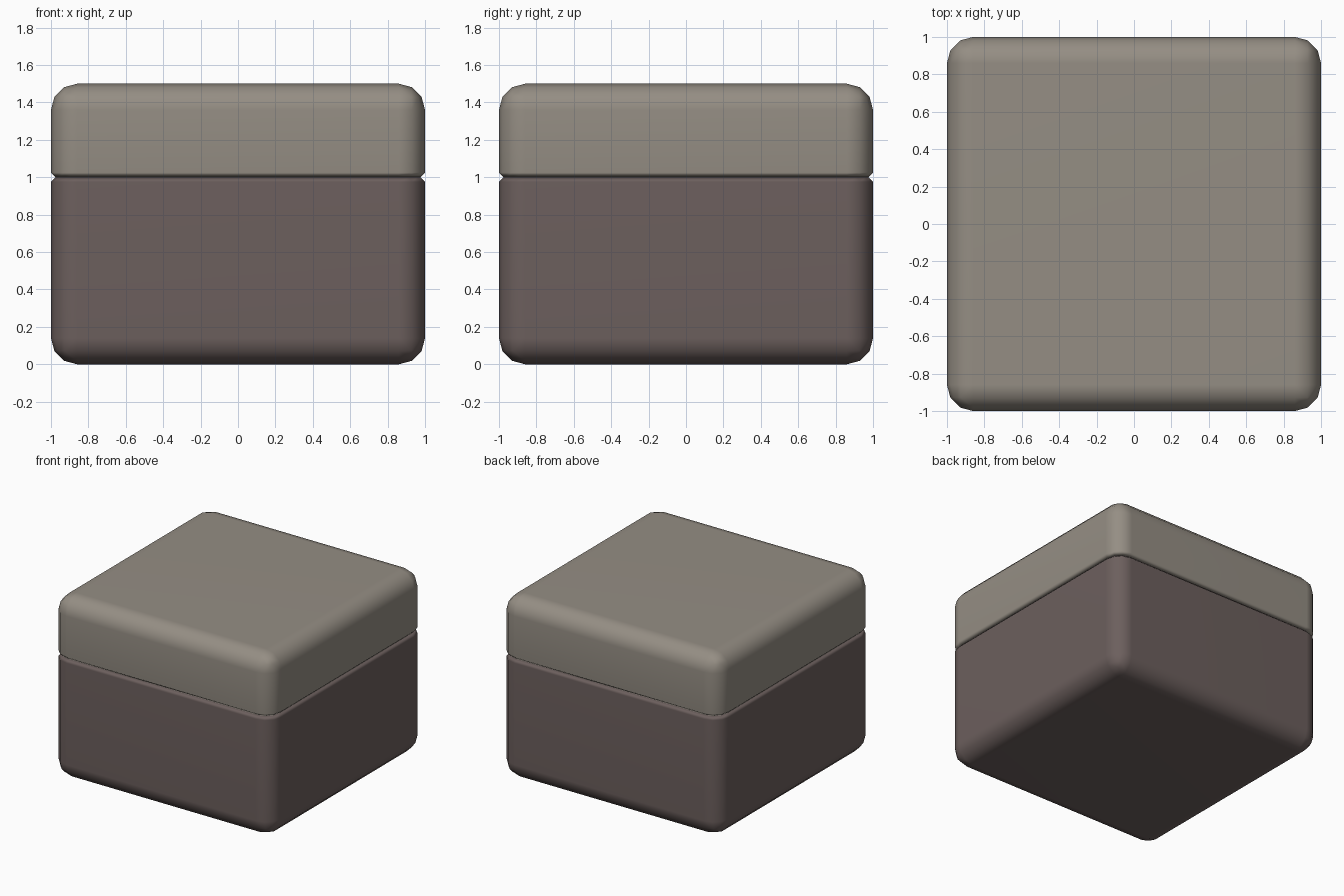
import bpy, bmesh
from mathutils import Matrix, Vector

if "Cube" in bpy.data.objects:
    bpy.data.objects.remove(bpy.data.objects["Cube"])

RADIUS, SEGMENTS, SEAM = 0.14, 3, 0.025


def rounded_block(name, z0, z1, seam_z, color):
    """Block with rounded edges, except a small chamfer around the seam face."""
    bm = bmesh.new()
    size = Matrix.Diagonal((2, 2, z1 - z0, 1))
    bmesh.ops.create_cube(bm, size=1, matrix=Matrix.Translation((0, 0, (z0 + z1) / 2)) @ size)

    def seam_edges():
        return [e for e in bm.edges if all(abs(v.co.z - seam_z) < 1e-4 for v in e.verts)]

    ring = set(seam_edges())
    bmesh.ops.bevel(bm, geom=[e for e in bm.edges if e not in ring], offset=RADIUS,
                    offset_type='OFFSET', segments=SEGMENTS, profile=0.5, affect='EDGES')
    bmesh.ops.bevel(bm, geom=seam_edges(), offset=SEAM, offset_type='OFFSET',
                    segments=1, profile=0.5, affect='EDGES')
    bmesh.ops.recalc_face_normals(bm, faces=bm.faces)
    mesh = bpy.data.meshes.new(name)
    for f in bm.faces:
        f.smooth = True
    bm.to_mesh(mesh)
    bm.free()
    obj = bpy.data.objects.new(name, mesh)
    bpy.context.collection.objects.link(obj)
    mat = bpy.data.materials.new(name + "_colour")
    mat.diffuse_color = color
    mat.use_nodes = True
    mat.node_tree.nodes["Principled BSDF"].inputs["Base Color"].default_value = mat.diffuse_color
    mesh.materials.append(mat)
    # Keep shading of the large flat faces clean
    mod = obj.modifiers.new("weighted_normals", 'WEIGHTED_NORMAL')
    mod.keep_sharp = True
    return obj


# Box body and the lid resting on it
rounded_block("box_body", 0.0, 1.0, 1.0, (0.15, 0.115, 0.11, 1))
rounded_block("box_lid", 1.0, 1.5, 1.0, (0.30, 0.27, 0.23, 1))
